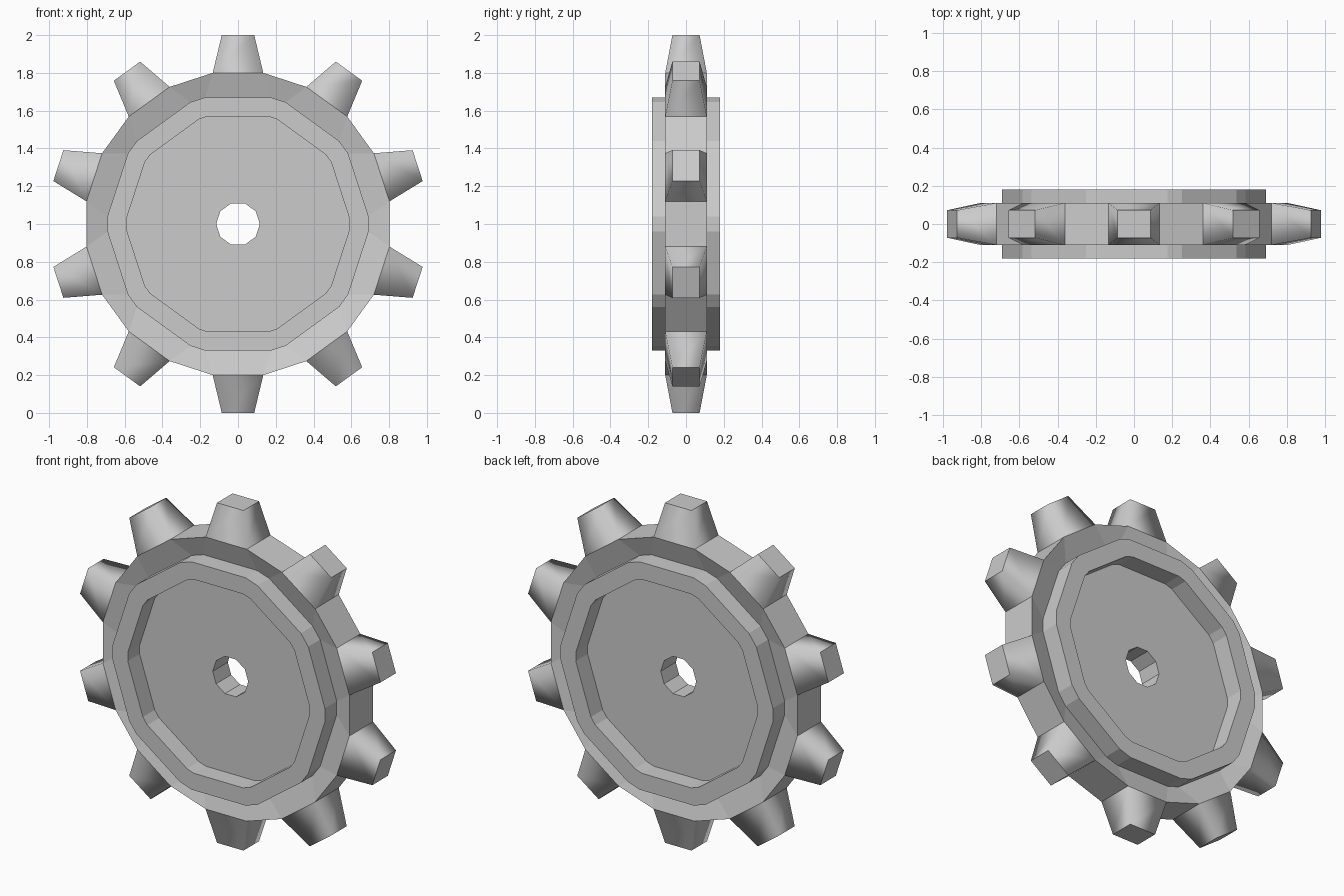
import bpy, bmesh
from math import sin, cos, radians

if "Cube" in bpy.data.objects:
    bpy.data.objects.remove(bpy.data.objects["Cube"])

TEETH = 10
bm = bmesh.new()


def ring(radius, half_angle, y):
    """Ring of 20 points: one pair straddling each tooth direction."""
    points = []
    for k in range(TEETH):
        for side in (-1, 1):
            a = radians(36 * k + side * half_angle)
            points.append(bm.verts.new((radius * sin(a), y, 1 + radius * cos(a))))
    return points


# Half profile from axle hole to rim: radius, half angle, depth
profile = [
    (0.1155, 18, 0.07),     # axle hole
    (0.592, 15.6, 0.07),    # recessed disc
    (0.592, 15.6, 0.18),    # raised ring, inner edge
    (0.6925, 14.64, 0.18),  # raised ring, outer edge
    (0.6925, 14.64, 0.07),  # groove
    (0.811, 9.5, 0.11),     # rim
]
front = [ring(r, a, -y) for r, a, y in profile]
back = [ring(r, a, y) for r, a, y in reversed(profile)]
rings = front + back

# Wheel body: loft the closed profile
tooth_bases = []
for i, r0 in enumerate(rings):
    r1 = rings[(i + 1) % len(rings)]
    for j in range(2 * TEETH):
        n = (j + 1) % (2 * TEETH)
        if i == len(front) - 1 and j % 2 == 0:
            tooth_bases.append((r0[j], r0[n], r1[n], r1[j]))
        else:
            bm.faces.new((r0[j], r0[n], r1[n], r1[j]))

# Tapered teeth growing out of every second rim panel
for k, base in enumerate(tooth_bases):
    a = radians(36 * k)
    tip = []
    for u, y in ((-0.086, -0.072), (0.086, -0.072), (0.086, 0.072), (-0.086, 0.072)):
        tip.append(bm.verts.new((u * cos(a) + sin(a), y, 1 - u * sin(a) + cos(a))))
    bm.faces.new(tip)
    for j in range(4):
        n = (j + 1) % 4
        flank = bm.faces.new((base[j], base[n], tip[n], tip[j]))
        flank.smooth = True

# Merge paired points so the axle hole becomes ten-sided
bmesh.ops.remove_doubles(bm, verts=bm.verts[:], dist=0.0005)
bmesh.ops.recalc_face_normals(bm, faces=bm.faces[:])

mesh = bpy.data.meshes.new("sprocket_wheel")
bm.to_mesh(mesh)
bm.free()
wheel = bpy.data.objects.new("sprocket_wheel", mesh)
bpy.context.collection.objects.link(wheel)
